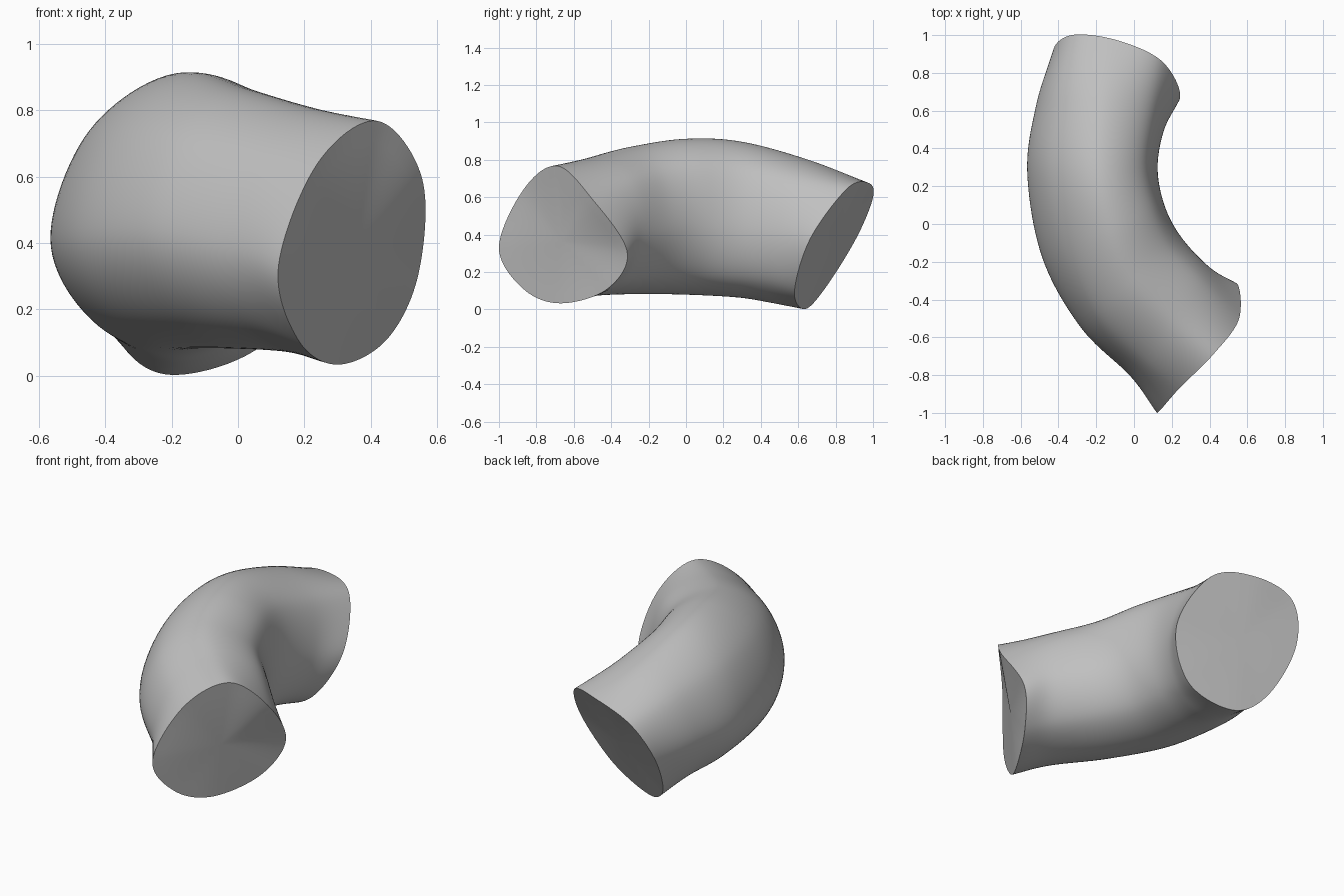
import bpy, bmesh, math
from mathutils import Vector as V

if "Cube" in bpy.data.objects:
    bpy.data.objects.remove(bpy.data.objects["Cube"])

AROUND, ALONG = 12, 10   # subdivisions per ring segment and per station gap

# End rims, counter-clockwise from the inner side of the bend
front_rim = [(.545, -.315, .31), (.555, -.505, .595), (.42, -.69, .768), (.24, -.87, .64),
             (.122, -1.0, .33), (.18, -.87, .11), (.30, -.67, .033), (.45, -.42, .11)]
back_rim = [(.243, .665, .38), (.15, .86, .645), (-.09, .973, .678), (-.33, 1.0, .60),
            (-.43, .91, .38), (-.365, .745, .115), (-.20, .635, .002), (.085, .58, .10)]

# Cross-sections between the rims: inner, top, outer and bottom point
sections = [
    [(.40, -.23, .38), (.21, -.52, .808), (-.02, -.805, .38), (.16, -.53, .07)],
    [(.25, -.07, .43), (-.005, -.30, .868), (-.28, -.55, .42), (-.03, -.30, .082)],
    [(.16, .10, .44), (-.13, -.01, .912), (-.485, -.18, .42), (-.16, -.02, .08)],
    [(.125, .30, .43), (-.19, .29, .898), (-.565, .27, .41), (-.19, .27, .065)],
    [(.16, .50, .41), (-.16, .64, .805), (-.52, .62, .41), (-.19, .45, .037)],
]
LEAN = .02   # fuller upper inner side, flatter lower outer side


def oval(points):
    """Eight points on a slightly leaning oval through four given ones."""
    r, t, l, b = map(V, points)
    c, k = (r + t + l + b) / 4, (r + l - t - b) / 4
    ring = [c + (r - l) / 2 * math.cos(a) + (t - b) / 2 * math.sin(a) + k * math.cos(2 * a)
            for a in (i * math.pi / 4 for i in range(8))]
    shift = (r - l + t - b).normalized() * LEAN
    ring[1] += shift
    ring[5] += shift
    return ring


def spline(p0, p1, p2, p3, t):
    return p1 + .5 * t * (p2 - p0 + t * (2 * p0 - 5 * p1 + 4 * p2 - p3
                                         + t * (3 * (p1 - p2) + p3 - p0)))


def smooth_ring(p):
    n = len(p)
    return [spline(p[i - 1], p[i], p[(i + 1) % n], p[(i + 2) % n], j / AROUND)
            for i in range(n) for j in range(AROUND)]


# Stations along the bend, with one extrapolated at each end
rings = [smooth_ring([V(p) for p in front_rim])]
rings += [smooth_ring(oval(s)) for s in sections]
rings += [smooth_ring([V(p) for p in back_rim])]
first = [2 * a - b for a, b in zip(rings[0], rings[1])]
last = [2 * a - b for a, b in zip(rings[-1], rings[-2])]
ext = [first] + rings + [last]

loops = []
for s in range(1, len(ext) - 2):
    for j in range(ALONG):
        loops.append([spline(*q, j / ALONG) for q in zip(*ext[s - 1:s + 3])])
loops.append(rings[-1])

# Bent tube wall
bm = bmesh.new()
grid = [[bm.verts.new(p) for p in loop] for loop in loops]
n = len(grid[0])


def bridge(a, b):
    for i in range(n):
        bm.faces.new((a[i], a[(i + 1) % n], b[(i + 1) % n], b[i]))


for a, b in zip(grid, grid[1:]):
    bridge(a, b)

# Closed ends
for rim in (grid[0], grid[-1]):
    mid = sum((v.co for v in rim), V()) / n
    centre = bm.verts.new(mid)
    inner = [bm.verts.new(mid.lerp(v.co, .85)) for v in rim]
    bridge(rim, inner)
    for i in range(n):
        bm.faces.new((inner[i], inner[(i + 1) % n], centre))
bmesh.ops.recalc_face_normals(bm, faces=bm.faces)

mesh = bpy.data.meshes.new("bent_tube")
bm.to_mesh(mesh)
bm.free()
tube = bpy.data.objects.new("bent_tube", mesh)
bpy.context.collection.objects.link(tube)

grey = bpy.data.materials.new("mid grey")
grey.diffuse_color = (.53, .53, .53, 1)
grey.use_nodes = True
grey.node_tree.nodes["Principled BSDF"].inputs["Base Color"].default_value = grey.diffuse_color
mesh.materials.append(grey)

bpy.context.view_layer.objects.active = tube
tube.select_set(True)
bpy.ops.object.shade_smooth_by_angle(angle=math.radians(35))
